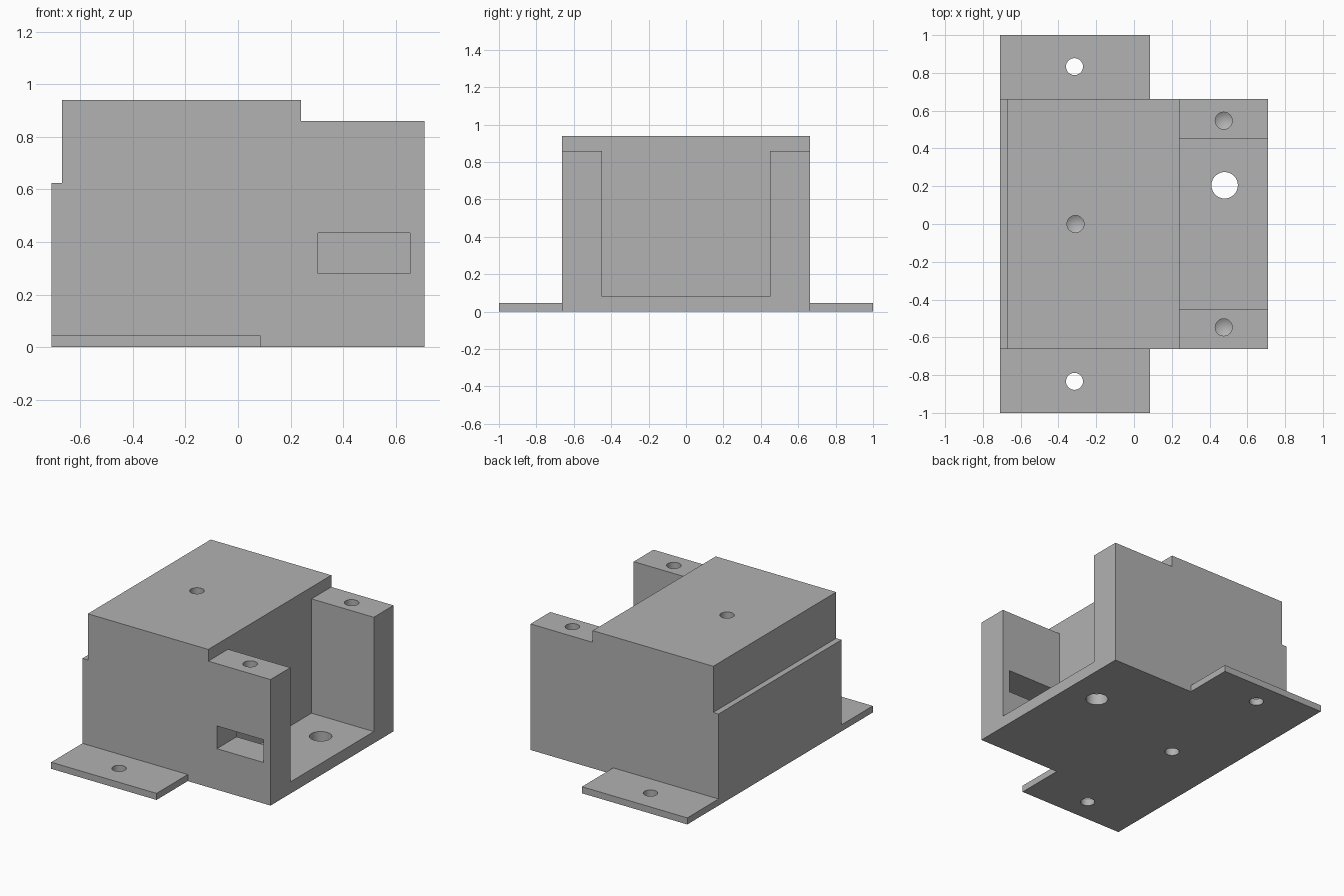
import bpy, bmesh
from math import radians
from mathutils import Matrix, Vector

cube = bpy.data.objects.get("Cube")
if cube:
    bpy.data.objects.remove(cube, do_unlink=True)

grey = bpy.data.materials.new("plain grey")
grey.use_nodes = True
colour = (0.445, 0.445, 0.445, 1)
grey.diffuse_color = colour
grey.node_tree.nodes["Principled BSDF"].inputs["Base Color"].default_value = colour


def make(name, bm):
    bmesh.ops.recalc_face_normals(bm, faces=bm.faces)
    mesh = bpy.data.meshes.new(name)
    bm.to_mesh(mesh)
    bm.free()
    mesh.materials.append(grey)
    ob = bpy.data.objects.new(name, mesh)
    bpy.context.collection.objects.link(ob)
    return ob


def box(name, low, high):
    bm = bmesh.new()
    bmesh.ops.create_cube(bm, size=1)
    low, high = Vector(low), Vector(high)
    bmesh.ops.scale(bm, vec=high - low, verts=bm.verts)
    bmesh.ops.translate(bm, vec=(low + high) / 2, verts=bm.verts)
    return make(name, bm)


def drill(x, y, radius, start, end, tip=0.0):
    """Vertical cutter from start to end, with an optional conical tip."""
    bm = bmesh.new()
    rings = bmesh.ops.create_circle(bm, segments=32, radius=radius, cap_ends=True,
                                    matrix=Matrix.Translation((x, y, start)))
    ext = bmesh.ops.extrude_face_region(bm, geom=bm.faces[:])["geom"]
    verts = [g for g in ext if isinstance(g, bmesh.types.BMVert)]
    bmesh.ops.translate(bm, vec=(0, 0, end - start), verts=verts)
    if tip:
        cap = [g for g in ext if isinstance(g, bmesh.types.BMFace)]
        centre = bmesh.ops.poke(bm, faces=cap)["verts"]
        bmesh.ops.translate(bm, vec=(0, 0, tip), verts=centre)
    return make("drill", bm)


def combine(target, tool, operation):
    mod = target.modifiers.new(operation.lower(), "BOOLEAN")
    mod.operation = operation
    mod.solver = "EXACT"
    mod.object = tool
    tool.hide_render = True
    bpy.context.view_layer.objects.active = target
    bpy.ops.object.modifier_apply(modifier=mod.name)
    bpy.data.objects.remove(tool, do_unlink=True)


# Main housing: stepped side profile extruded across its width
profile = [(-0.71, 0), (0.71, 0), (0.71, 0.86), (0.24, 0.86),
           (0.24, 0.94), (-0.67, 0.94), (-0.67, 0.625), (-0.71, 0.625)]
half = 0.663
bm = bmesh.new()
face = bm.faces.new([bm.verts.new((x, -half, z)) for x, z in profile])
ext = bmesh.ops.extrude_face_region(bm, geom=[face])["geom"]
bmesh.ops.translate(bm, vec=(0, 2 * half, 0),
                    verts=[g for g in ext if isinstance(g, bmesh.types.BMVert)])
housing = make("housing", bm)

# Mounting feet on both sides
combine(housing, box("feet", (-0.71, -1, 0), (0.085, 1, 0.045)), "UNION")

# Open bay between the two posts, and the slot through the front post
combine(housing, box("bay", (0.24, -0.45, 0.08), (0.9, 0.45, 1.1)), "DIFFERENCE")
combine(housing, box("slot", (0.305, -0.8, 0.28), (0.655, -0.4, 0.435)), "DIFFERENCE")

# Through holes in the feet and the bay floor
combine(housing, drill(0.48, 0.205, 0.07, -0.1, 0.2), "DIFFERENCE")
for side in (-1, 1):
    combine(housing, drill(-0.315, side * 0.833, 0.045, -0.1, 0.2), "DIFFERENCE")
    # Blind screw holes in the posts
    combine(housing, drill(0.475, side * 0.547, 0.045, 1.0, 0.62, -0.027), "DIFFERENCE")

# Blind screw holes in the roof and the underside
combine(housing, drill(-0.31, 0, 0.045, 1.1, 0.7, -0.027), "DIFFERENCE")
combine(housing, drill(-0.315, 0, 0.045, -0.1, 0.24, 0.027), "DIFFERENCE")

# Smooth hole walls, crisp edges
bpy.ops.object.select_all(action="DESELECT")
housing.select_set(True)
bpy.context.view_layer.objects.active = housing
bpy.ops.object.shade_smooth_by_angle(angle=radians(25))
